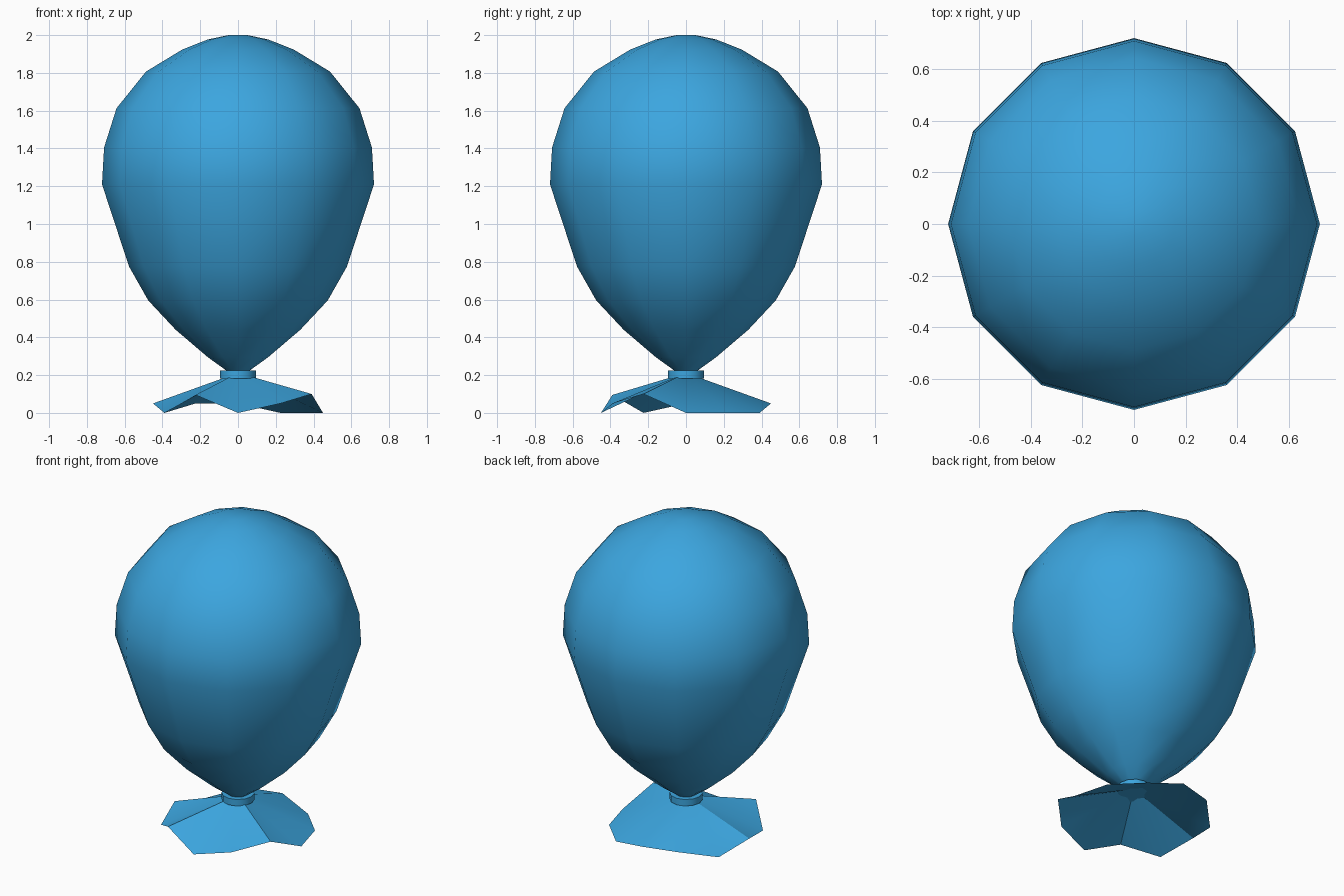
import bpy, math

if "Cube" in bpy.data.objects:
    bpy.data.objects.remove(bpy.data.objects["Cube"])

SIDES = 12

blue = bpy.data.materials.new("balloon blue")
blue.diffuse_color = (0.045, 0.38, 0.74, 1)
blue.use_nodes = True
blue.node_tree.nodes["Principled BSDF"].inputs["Base Color"].default_value = blue.diffuse_color


def ring(r, z):
    """Twelve points at radius r; z is one height or a list of heights."""
    heights = z if isinstance(z, list) else [z] * SIDES
    return [(r * math.cos(math.tau * i / SIDES),
             r * math.sin(math.tau * i / SIDES), heights[i]) for i in range(SIDES)]


def skin(name, rings, bottom=None, top=None, angle=None):
    """Bridge rings from bottom to top and close the ends to centre points."""
    verts = [p for r in rings for p in r]
    faces = []
    for k in range(len(rings) - 1):
        for i in range(SIDES):
            a, b = k * SIDES + i, k * SIDES + (i + 1) % SIDES
            faces.append((a, b, b + SIDES, a + SIDES))
    last = (len(rings) - 1) * SIDES
    if bottom is not None:
        verts.append((0, 0, bottom))
        c = len(verts) - 1
        faces += [(c, (i + 1) % SIDES, i) for i in range(SIDES)]
    if top is not None:
        verts.append((0, 0, top))
        c = len(verts) - 1
        faces += [(last + i, last + (i + 1) % SIDES, c) for i in range(SIDES)]
    mesh = bpy.data.meshes.new(name)
    mesh.from_pydata(verts, [], faces)
    mesh.materials.append(blue)
    obj = bpy.data.objects.new(name, mesh)
    bpy.context.collection.objects.link(obj)
    if angle:
        bpy.ops.object.select_all(action='DESELECT')
        obj.select_set(True)
        bpy.context.view_layer.objects.active = obj
        bpy.ops.object.shade_smooth_by_angle(angle=math.radians(angle))
    return obj


# Balloon body: turned teardrop profile (radius, height)
profile = [(0.063, 0.225), (0.16, 0.295), (0.33, 0.44), (0.475, 0.595),
           (0.577, 0.775), (0.72, 1.21), (0.709, 1.405), (0.643, 1.613),
           (0.487, 1.807), (0.296, 1.923), (0.16, 1.977), (0.05, 2.0)]
skin("balloon_body", [ring(r, z) for r, z in profile], 0.19, 2.0, 60)

# Tied knot band
skin("knot_band", [ring(0.096, 0.183), ring(0.096, 0.225)], 0.183, 0.225, 40)

# Flared wavy lip below the knot, open underneath
wave = [0, 0, 0, 0.05, 0.05, 0, 0.05, 0, 0.095, 0, 0.05, 0.10]
skin("flared_lip", [ring(0.45, wave)], None, 0.212, 30)
